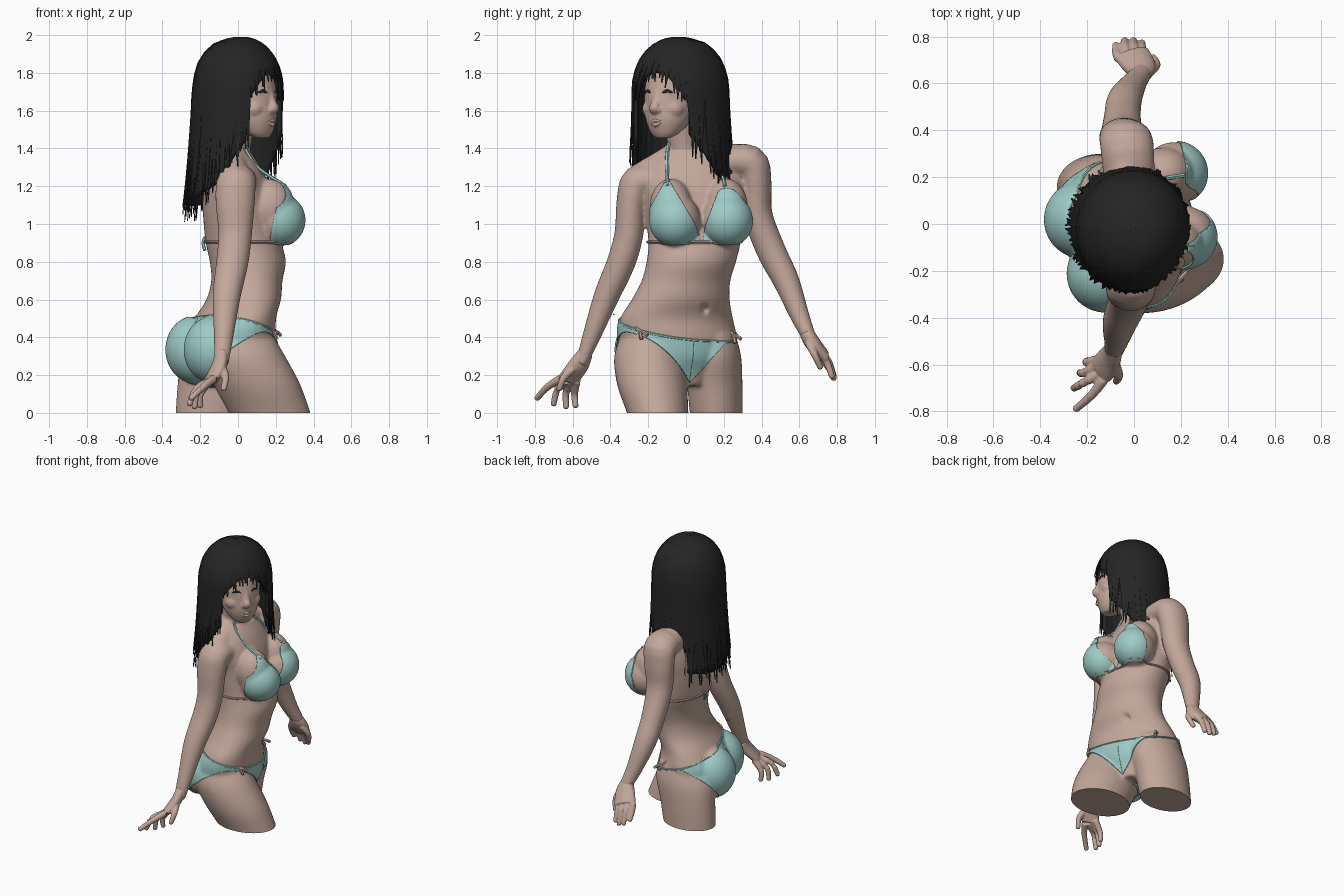
import bpy, bmesh, math, random
from math import sin, cos, pi
from mathutils import Vector, Matrix
from mathutils.bvhtree import BVHTree

if "Cube" in bpy.data.objects:
    bpy.data.objects.remove(bpy.data.objects["Cube"])
random.seed(4)

def material(name, rgb):
    m = bpy.data.materials.new(name)
    m.diffuse_color = (*rgb, 1)
    m.use_nodes = True
    m.node_tree.nodes["Principled BSDF"].inputs["Base Color"].default_value = m.diffuse_color
    return m
SKIN = material("skin", (0.55, 0.39, 0.33))
TEAL = material("teal fabric", (0.34, 0.60, 0.57))
HAIR = material("black hair", (0.018, 0.018, 0.018))

def finish(bm, name, mat, angle=50):
    bmesh.ops.recalc_face_normals(bm, faces=bm.faces)
    me = bpy.data.meshes.new(name)
    for f in bm.faces:
        f.smooth = True
    bm.to_mesh(me)
    me.set_sharp_from_angle(angle=math.radians(angle))
    me.materials.append(mat)
    ob = bpy.data.objects.new(name, me)
    bpy.context.collection.objects.link(ob)
    return ob

def spline(keys, sub):
    # Catmull-Rom through all key values
    out = []
    for i in range(len(keys) - 1):
        p0, p1, p2, p3 = keys[max(i-1, 0)], keys[i], keys[i+1], keys[min(i+2, len(keys)-1)]
        for k in range(sub):
            t = k / sub
            out.append([0.5*(2*b + (c-a)*t + (2*a-5*b+4*c-d)*t*t + (3*b-a-3*c+d)*t**3)
                        for a, b, c, d in zip(p0, p1, p2, p3)])
    return out + [list(keys[-1])]

def loft(bm, keys, ref=(1, 0, 0), n=20, sub=4, flat=False):
    # keys: x, y, z, radius a (along ref), radius b, and yaw for flat rings
    pts, rings, ref = spline(keys, sub), [], Vector(ref)
    for i, p in enumerate(pts):
        if flat:
            u, v = Vector((cos(p[5]), sin(p[5]), 0)), Vector((-sin(p[5]), cos(p[5]), 0))
        else:
            t = (Vector(pts[min(i+1, len(pts)-1)][:3]) - Vector(pts[max(i-1, 0)][:3])).normalized()
            u = (ref - t * ref.dot(t)).normalized()
            v = t.cross(u)
        rings.append([bm.verts.new(Vector(p[:3]) + u*p[3]*cos(2*pi*k/n) + v*p[4]*sin(2*pi*k/n))
                      for k in range(n)])
    for r, s in zip(rings, rings[1:]):
        for k in range(n):
            bm.faces.new((r[k], r[(k+1) % n], s[(k+1) % n], s[k]))
    bm.faces.new(rings[0])
    bm.faces.new(rings[-1])

def tube(bm, pts, r, n=8, sub=3, tip=None, ref=(0.3, 0.2, 0.93)):
    tip = r if tip is None else tip
    m = len(pts) - 1
    loft(bm, [(*p, r+(tip-r)*i/m, r+(tip-r)*i/m) for i, p in enumerate(pts)], ref, n, sub)

def ball(bm, c, r):
    bmesh.ops.create_icosphere(bm, subdivisions=4, radius=1,
                               matrix=Matrix.Translation(c) @ Matrix.Diagonal((*r, 1)))

def remesh(bm, voxel, smooth):
    ob = finish(bm, "remesh source", SKIN)
    m = ob.modifiers.new("remesh", 'REMESH')
    m.mode, m.voxel_size = 'VOXEL', voxel
    s = ob.modifiers.new("smooth", 'SMOOTH')
    s.factor, s.iterations = 0.5, smooth
    bpy.context.view_layer.update()
    ev = ob.evaluated_get(bpy.context.evaluated_depsgraph_get())
    out = bmesh.new()
    out.from_mesh(ev.to_mesh())
    ev.to_mesh_clear()
    bpy.data.objects.remove(ob)
    return out

# pelvis frame: u to the body's left, v forward
PV, PU, PC = Vector((.93, .37, 0)), Vector((-.37, .93, 0)), Vector((-.03, -.04, 0))

# body: torso, thighs, arms, neck blended together
bm = bmesh.new()
loft(bm, [(-.02, -.02, .145, .13, .13, .38), (-.04, -.035, .22, .18, .22, .38), (-.05, -.04, .3, .225, .3, .38),
          (-.045, -.045, .4, .23, .325, .38),
          (-.015, -.05, .5, .2, .31, .36), (.03, -.028, .6, .19, .265, .3), (.047, 0, .7, .185, .238, .25),
          (.052, .028, .8, .2, .238, .18), (.03, .045, .9, .2, .245, .15), (.01, .045, 1., .19, .255, .15),
          (.0, .045, 1.1, .185, .265, .13), (-.005, .045, 1.2, .17, .28, .1), (-.02, .04, 1.3, .14, .25, .1),
          (-.03, .02, 1.38, .1, .17, 0)], n=40, flat=True)
loft(bm, [(.19, -.14, -.06, .21, .16, 0), (.168, -.15, 0, .216, .163, 0), (.1, -.18, .15, .23, .185, 0),
          (.03, -.2, .3, .22, .18, 0), (0, -.19, .42, .18, .15, 0)], n=32, flat=True)
loft(bm, [(-.15, .165, -.06, .18, .138, 0), (-.14, .16, 0, .19, .14, 0), (-.12, .152, .15, .2, .147, 0),
          (-.09, .14, .3, .21, .152, 0), (-.07, .12, .42, .17, .14, 0)], n=32, flat=True)
for s, back in ((1, .155), (-1, .15)):
    ball(bm, PC - PV*back + PU*.125*s + Vector((0, 0, .335)), (.158, .16, .175))
for x, y, y2 in ((.213, -.056, -.08), (.173, .217, .215)):
    ball(bm, (x, y, 1.02), (.138, .133, .137))
    ball(bm, (x-.045, y2, 1.09), (.125, .112, .15))
loft(bm, [(-.02, .2, 1.33, .11, .08), (-.03, .335, 1.325, .115, .095), (-.04, .37, 1.22, .11, .083),
          (-.05, .38, 1.05, .095, .078), (-.05, .45, .86, .08, .078), (-.04, .53, .7, .075, .07),
          (0, .6, .52, .055, .052), (.03, .643, .42, .046, .04), (.03, .66, .38, .045, .035)])
loft(bm, [(0, -.17, 1.23, .1, .08), (-.01, -.255, 1.22, .105, .09), (-.015, -.288, 1.12, .105, .08),
          (-.015, -.302, .95, .09, .077), (-.03, -.342, .8, .086, .076), (-.06, -.42, .62, .075, .068),
          (-.075, -.495, .42, .054, .05), (-.085, -.54, .3, .043, .036), (-.09, -.555, .26, .04, .033)])
tube(bm, [(-.04, 0, 1.38), (-.035, .18, 1.35), (-.03, .34, 1.33)], .085, 16)
tube(bm, [(-.04, 0, 1.38), (-.03, -.15, 1.29), (-.02, -.25, 1.23)], .085, 16)
tube(bm, [(-.03, .01, 1.25), (-.02, -.01, 1.4), (.02, -.04, 1.6)], .085, 20, ref=(1, 0, 0))
body = remesh(bm, .01, 9)
for v in body.verts:  # navel
    if v.co.x > .1:
        d = (v.co.y - .1)**2 + ((v.co.z - .55)*.8)**2
        v.co.x -= .025 * math.exp(-d / .0003)
body.normal_update()
hit = BVHTree.FromBMesh(body)

def cut(source, planes, name):
    # fabric shell: keep what lies behind every plane, lift it off the skin
    b = source.copy()
    for co, no in planes:
        bmesh.ops.bisect_plane(b, geom=b.verts[:]+b.edges[:]+b.faces[:], dist=1e-5,
                               plane_co=co, plane_no=no, clear_outer=True)
    b.normal_update()
    for v, n in [(v, v.normal.copy()) for v in b.verts]:
        v.co += n * .007
    ob = finish(b, name, TEAL)
    m = ob.modifiers.new("thickness", 'SOLIDIFY')
    m.thickness, m.offset = .007, -1

# bikini cups: rounded triangles cut out of the chest
for name, tri in (("right_cup", [(-.23, .895), (.078, .895), (.045, 1.0), (-.085, 1.22), (-.11, 1.22), (-.19, 1.08)]),
                  ("left_cup", [(.085, .895), (.38, .895), (.335, 1.08), (.22, 1.23), (.195, 1.23), (.11, 1.0)])):
    planes = [((.165, 0, .9), (-1, 0, .2))]
    for (y0, z0), (y1, z1) in zip(tri, tri[1:] + tri[:1]):
        planes.append(((0, y0, z0), (0, z1-z0, y0-y1)))
    cut(body, planes, name)
# bikini bottom: one half per side
Z = Vector((0, 0, 1))
for s, name in ((1, "left_brief_half"), (-1, "right_brief_half")):
    cut(body, [(PC, -PU*s), (PC + PU*s*.345, PU*s), (Z*.14, -Z), ((0, -.393, 0), (0, -1, 0)),
               (PC + Z*.45, Z + PV*.3 + PU*.08),
               (PC + Z*.095, -Z + PU*s*.99 + PV*.43)], name)

def cast(o, d, off=.004):
    p = hit.ray_cast(Vector(o), Vector(d).normalized())[0]
    return p + Vector(d).normalized()*off if p else Vector(o)

# cords
b = bmesh.new()
tube(b, [cast((.03, .04, .905), (cos(2*pi*i/40), sin(2*pi*i/40), 0)) for i in range(41)], .008, 6, 1, ref=Z)
for x, y, z in ((.2, -.26, .43), (.02, .27, .41)):  # hip bows
    c = cast((-.02, -.04, z), (x+.02, y+.04, 0), .008)
    for dx, dy, dz in ((.04, .04, -.02), (-.04, -.03, .025), (.02, .01, -.04)):
        tube(b, [c, c + Vector((dx, dy, dz+.012))*.6, c + Vector((dx, dy, dz))], .01, 6)
finish(b, "chest_cord_and_bows", SKIN)
b = bmesh.new()
ring = []
for i in range(49):
    d = PV*cos(2*pi*i/48) + PU*sin(2*pi*i/48)
    ring.append(cast(PC + Z*.45, d - Z*(.3*d.dot(PV) + .08*d.dot(PU))))
tube(b, ring, .007, 6, 1, ref=Z)
for path in ([(-.097, 1.2), (-.1, 1.29), (-.1, 1.37), (-.09, 1.43)], [(.207, 1.2), (.185, 1.27), (.13, 1.36), (.06, 1.43)]):
    tube(b, [cast((1, y, z), (-1, 0, 0), -.004) for y, z in path], .01, 6)
tube(b, [(-.175, .06, .93), (-.185, .04, .9), (-.175, .03, .86)], .009, 6)
finish(b, "brief_trim_and_neck_straps", TEAL)

# flat cut at the thighs
res = bmesh.ops.bisect_plane(body, geom=body.verts[:]+body.edges[:]+body.faces[:], dist=1e-5,
                             plane_co=(0, 0, 0), plane_no=(0, 0, -1), clear_outer=True)
bmesh.ops.edgeloop_fill(body, edges=[e for e in res['geom_cut'] if isinstance(e, bmesh.types.BMEdge)])
finish(body, "body", SKIN)

# hands: palm plus curled fingers
def hand(name, palm, ref, fingers):
    b = bmesh.new()
    loft(b, palm, ref, 16)
    for f in fingers:
        tube(b, f, .023, 10, tip=.016, ref=(.5, .5, .7))
        ball(b, f[-1], (.016,)*3)
    finish(remesh(b, .006, 1), name, SKIN)
hand("left_hand", [(.03, .635, .43, .045, .038), (.025, .67, .37, .07, .042), (-.01, .725, .305, .078, .034)], (1, 0, 0),
     [[(x, .71, .32), (x-.01, .755+d, .27), (x-.012, .782+d, .195+e)]
      for x, d, e in ((-.065, -.02, .03), (-.028, 0, .0), (.01, 0, -.01), (.045, -.01, 0))]
     + [[(.065, .65, .37), (.095, .68, .31), (.08, .71, .245)]])
hand("right_hand", [(-.085, -.53, .32, .04, .036), (-.1, -.57, .25, .058, .036), (-.14, -.625, .175, .064, .028)],
     (.2, -.9, -.2),
     [[(-.13, -.665, .18), (-.18, -.73, .14), (-.245, -.787, .08)], [(-.14, -.635, .17), (-.22, -.68, .13), (-.255, -.7, .05)],
      [(-.15, -.605, .17), (-.215, -.635, .11), (-.23, -.635, .035)], [(-.15, -.58, .17), (-.2, -.59, .1), (-.2, -.585, .04)],
      [(-.085, -.59, .24), (-.065, -.645, .19), (-.075, -.67, .13)]])

# head, turned towards the right shoulder
YAW = -.6
FW, LAT, HC = Vector((cos(YAW), sin(YAW), 0)), Vector((-sin(YAW), cos(YAW), 0)), Vector((.02, -.05, 0))
def F(lat, fwd, z):
    return HC + LAT*lat + FW*fwd + Z*z
b = bmesh.new()
loft(b, [(*F(0, fw, z), a, w, YAW) for fw, z, a, w in
         ((.13, 1.455, .03, .04), (.105, 1.485, .075, .08), (.075, 1.55, .125, .118), (.045, 1.63, .155, .138),
          (.02, 1.72, .172, .148), (0, 1.82, .165, .145), (0, 1.9, .1, .1))], n=32, flat=True)
loft(b, [(*F(0, .175, 1.72), .018, .015), (*F(0, .197, 1.65), .022, .017), (*F(0, .212, 1.613), .028, .022),
         (*F(0, .19, 1.59), .018, .018)], LAT, 12)
for s in (-1, 1):
    ball(b, F(.022*s, .198, 1.603), (.016,)*3)
    ball(b, F(.065*s, .12, 1.61), (.06, .06, .055))
    ball(b, F(.06*s, .145, 1.695), (.036, .036, .02))
ball(b, F(0, .17, 1.535), (.035, .035, .028))
head = remesh(b, .007, 5)
face = BVHTree.FromBMesh(head)
def on_face(lat, z, sink=0.0):
    p = face.ray_cast(F(lat, .6, z), -FW)[0]
    return p - FW*sink if p else F(lat, .1, z)
finish(head, "head", SKIN)
b = bmesh.new()
for z, w, r, bow in ((1.547, .05, .009, .014), (1.526, .042, .011, .022)):
    loft(b, [(*on_face(w*k/3, z + bow*(k/3)**2, .003), r*(1.05-abs(k)/3), r*(1.05-abs(k)/3)) for k in range(-3, 4)], Z, 8, 3)
finish(b, "lips", SKIN)
b = bmesh.new()
for s in (-1, 1):
    loft(b, [(*on_face(s*(.037 + .013*k), 1.695 + .009*sin(pi*k/4)), .008*(.3+sin(pi*k/4)), .004) for k in range(5)], Z, 8, 3)
finish(b, "eyes", HAIR)

# hair: a shell from the crown with fringe and long sides, covered in strands
EDGE = .76
def bottom(th):
    if abs(th) < EDGE:
        return 1.775 - .28*th*th
    g = th + YAW
    return 1.2 + .12*cos(g) - .05*sin(g) + .2*max(0, 1.5-abs(th))
def strand_point(th, l, k=1.0):
    # l is the length along the strand from the crown
    g = th + YAW
    if l < .4:
        r, z = sin(l/.4*pi/2)**.92, 1.715 + .275*cos(l/.4*pi/2)
    else:
        r, z = 1 + (.075 - .1*cos(th))*(l-.4)/.6, 1.715 - (l-.4)
    return Vector((.237*r*k*cos(g), -.03 + .252*r*k*sin(g), z))
b = bmesh.new()
N, M = 96, 22
cols = []
for i in range(N):
    th = -pi + 2*pi*i/N
    L = .4 + 1.715 - bottom(th) - .03
    k = .985 + .012*sin(i*2.1)
    cols.append([b.verts.new(strand_point(th, .004 + L*j/M, k)) for j in range(M+1)])
for i in range(N):
    c, d = cols[i], cols[(i+1) % N]
    jump = abs(bottom(-pi+2*pi*i/N) - bottom(-pi+2*pi*((i+1) % N)/N)) > .15
    for j in range(M):
        if not jump or min(c[j].co.z, d[j].co.z) > 1.7:
            b.faces.new((c[j], d[j], d[j+1], c[j+1]))
b.faces.new([c[0] for c in cols])
shell = finish(b, "hair_shell", HAIR)
m = shell.modifiers.new("thickness", 'SOLIDIFY')
m.thickness, m.offset = .02, -1
b = bmesh.new()
for i in range(130):
    th = -pi + 2*pi*(i + random.uniform(-.4, .4))/130
    fringe = abs(th) < EDGE
    L = .4 + 1.715 - bottom(th) + (random.uniform(-.02, .03) if fringe else random.uniform(-.05, .08))
    flare = random.uniform(-.03, .02) if fringe else random.uniform(-.02, .06)
    sway = random.uniform(-.1, .1)
    keys = []
    for j in range(9):
        t = j/8
        p = strand_point(th + sway*t**3, .012 + (L-.012)*t, 1 + flare*t**4)
        w = .02*(.1 + min(1, 3*t)*.9)*(1 if t < .65 else 1 - 2.5*(t-.65))
        keys.append((*p, .008*(1 - .7*t)*min(1, .2+4*t), max(w, .003)))
    g = th + YAW
    loft(b, keys, (cos(g), sin(g), .35), 6, 2)
finish(b, "hair_strands", HAIR)
